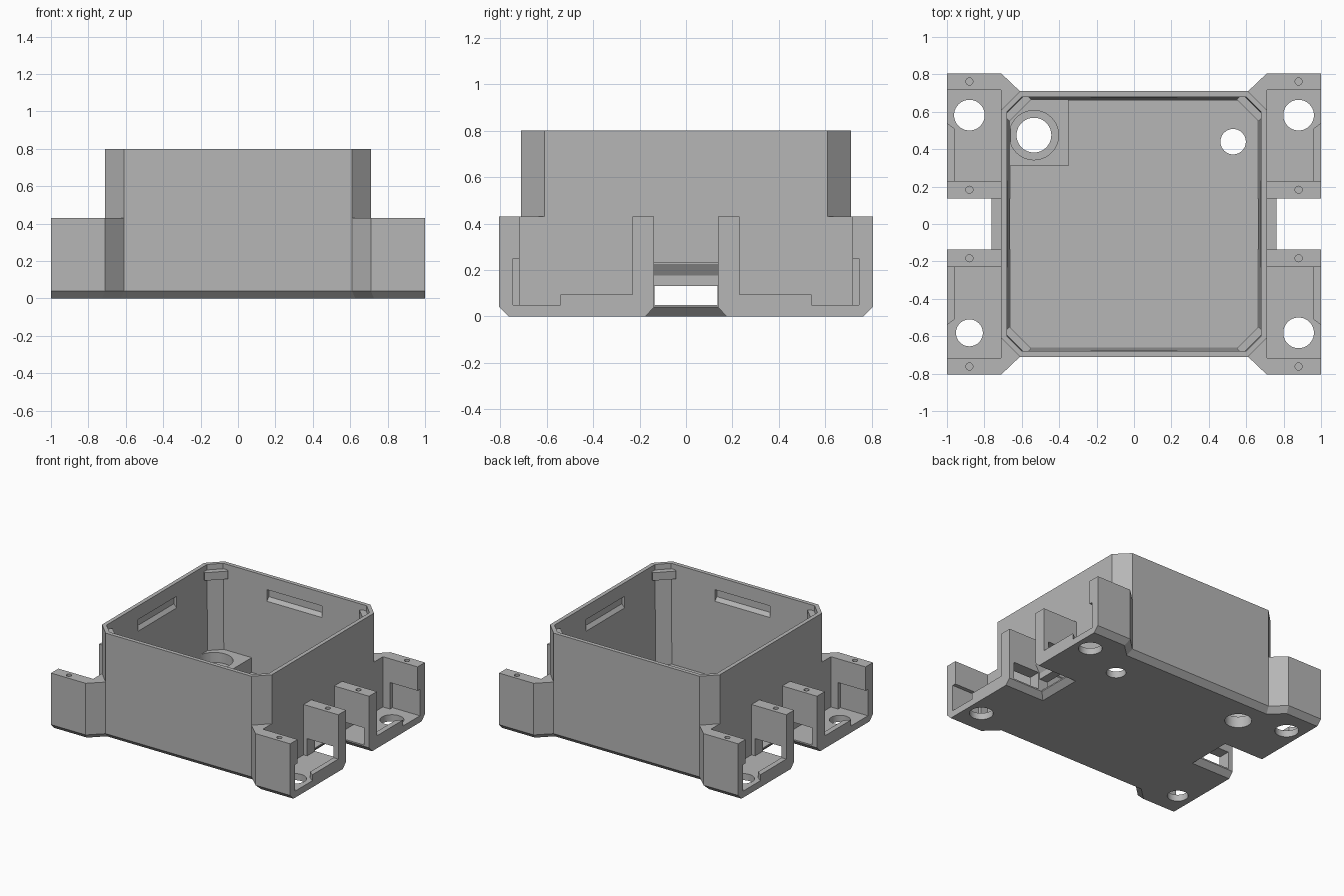
import bpy, bmesh, math

if "Cube" in bpy.data.objects:
    bpy.data.objects.remove(bpy.data.objects["Cube"])

grey = bpy.data.materials.new("plain_grey")
grey.diffuse_color = (0.47, 0.47, 0.47, 1)
grey.use_nodes = True
grey.node_tree.nodes["Principled BSDF"].inputs["Base Color"].default_value = grey.diffuse_color
QUADS = [(sx, sy) for sx in (1, -1) for sy in (1, -1)]


def build(name, lofts):
    """One object from lofts; each loft is a list of (outline, z) levels."""
    bm = bmesh.new()
    for levels in lofts:
        rings = [[bm.verts.new((x, y, z)) for x, y in pts] for pts, z in levels]
        n = len(rings[0])
        bm.faces.new(rings[0])
        bm.faces.new(rings[-1])
        for a, b in zip(rings, rings[1:]):
            for i in range(n):
                j = (i + 1) % n
                bm.faces.new((a[i], a[j], b[j], b[i]))
    bmesh.ops.recalc_face_normals(bm, faces=bm.faces)
    me = bpy.data.meshes.new(name)
    bm.to_mesh(me)
    bm.free()
    ob = bpy.data.objects.new(name, me)
    bpy.context.collection.objects.link(ob)
    me.materials.append(grey)
    return ob


def cut(ob, lofts):
    tool = build("cutter", lofts)
    mod = ob.modifiers.new("cut", 'BOOLEAN')
    mod.operation, mod.solver, mod.object = 'DIFFERENCE', 'EXACT', tool
    bpy.ops.object.select_all(action='DESELECT')
    bpy.context.view_layer.objects.active = ob
    ob.select_set(True)
    bpy.ops.object.modifier_apply(modifier="cut")
    bpy.data.objects.remove(tool)
    bpy.ops.object.shade_smooth_by_angle(angle=math.radians(25))


def prism(pts, z0, z1):
    return [(pts, z0), (pts, z1)]


def rect(x0, x1, y0, y1):
    return [(x0, y0), (x1, y0), (x1, y1), (x0, y1)]


def circle(x, y, r, n=40):
    return [(x + r * math.cos(2 * math.pi * i / n), y + r * math.sin(2 * math.pi * i / n)) for i in range(n)]


def flip(pts, sx, sy):
    return [(x * sx, y * sy) for x, y in pts]


def around(q):
    """Full outline from the first-quadrant points, ordered counter-clockwise."""
    r = q[::-1]
    return q + flip(r, -1, 1) + flip(q, -1, -1) + flip(r, 1, -1)


def octagon(s, c):
    return around([(s, s - c), (s - c, s)])


# Base plate with four ears and a chamfered lower edge
low = around([(.67, .175), (1, .175), (1, .765), (.727, .765), (.627, .67)])
top = around([(.71, .137), (1, .137), (1, .805), (.71, .805), (.61, .71)])
plate = build("base_plate", [[(low, 0), (top, .04), (top, .05)]])
holes = [prism(circle(sx * .88, sy * .582, .072 if (sx, sy) == (-1, -1) else .082), -.1, .2) for sx, sy in QUADS]
holes += [prism(circle(.53, .44, .068), -.1, .2), prism(circle(-.535, .475, .093), -.1, .2)]
cut(plate, holes)

# Open box shell with slightly drafted inner walls
shell = build("box_shell", [prism(octagon(.71, .10), .05, .8)])
cut(shell, [[(octagon(.66, .08), .04), (octagon(.68, .08), .81)]])


def groove(axis, s):
    def strip(a, b):
        pts = rect(a, b, -.23, .23)
        return [(x * s, y) if axis == 0 else (y, x * s) for x, y in pts]
    return [(strip(.65, .672), .61), (strip(.65, .697), .64), (strip(.65, .697), .70)]


# Lid grooves in all four walls, and the low openings under the clips
cut(shell, [groove(a, s) for a in (0, 1) for s in (1, -1)])
cut(shell, [prism(rect(*sorted((s * .6, s * .8)), -.136, .136), .03, .13) for s in (1, -1)])

# Corner tabs inside the rim
t = [(.695, .58), (.58, .695), (.55, .665), (.665, .55)]
build("corner_tabs", [prism(flip(t, sx, sy), .70, .76) for sx, sy in QUADS])

# Raised corner seat with a counterbored hole
seat = build("corner_seat", [prism(rect(-.675, -.35, .31, .675), .05, .16)])
cut(seat, [prism(circle(-.535, .475, .093), 0, .3)])
cut(seat, [prism(circle(-.535, .475, .132), .085, .3)])

# Outer mount walls, joined to the box corners by a slanted web
w = [(.61, .71), (.71, .805), (1, .805), (1, .717), (.71, .717), (.71, .61)]
outer = build("outer_mount_walls", [prism(flip(w, sx, sy), .05, .43) for sx, sy in QUADS])
cut(outer, [prism(flip(rect(.77, 1.05, .69, .745), sx, sy), .03, .25) for sx, sy in QUADS])
cut(outer, [prism(circle(sx * .88, sy * .762, .019, 16), .30, .5) for sx, sy in QUADS])

# Inner mount walls with a low slot
inner = build("inner_mount_walls", [prism(flip(rect(.71, 1, .137, .23), sx, sy), .05, .43) for sx, sy in QUADS])
cut(inner, [prism(flip(rect(.74, .96, .1, .3), sx, sy), .03, .18) for sx, sy in QUADS])
cut(inner, [prism(circle(sx * .88, sy * .183, .019, 16), .30, .5) for sx, sy in QUADS])

# Small lips along the ear edges
lip = [(.96, .23), (1, .23), (1, .54), (.96, .51)]
build("ear_lips", [prism(flip(lip, sx, sy), .05, .095) for sx, sy in QUADS])


# Hooked clips between the ears on both sides
def clip(s):
    return [(flip(rect(.70, x, -.137, .137), s, 1), z)
            for x, z in ((.73, .13), (.73, .175), (.762, .225), (.762, .235))]


build("side_clips", [clip(s) for s in (1, -1)])
